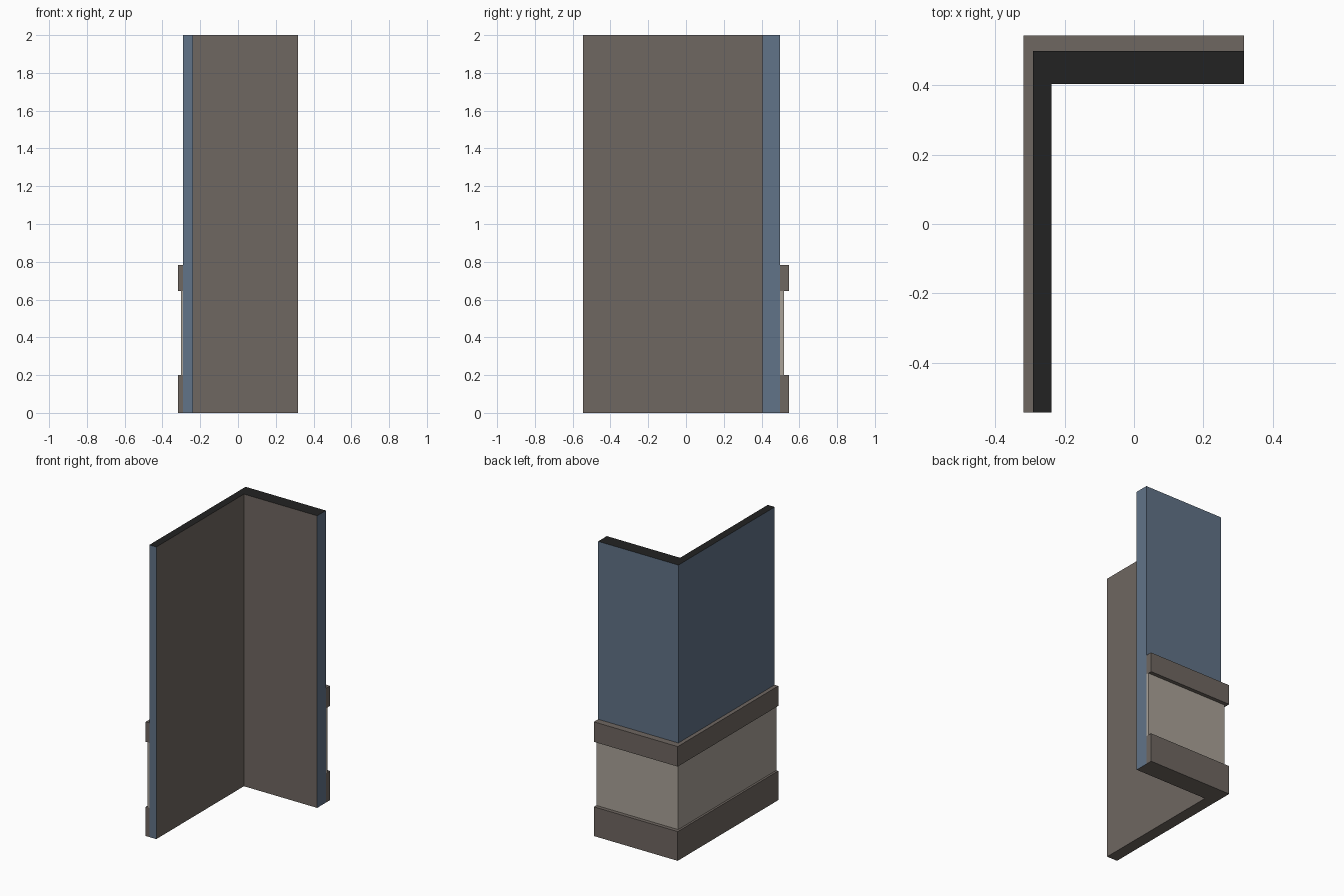
import bpy, bmesh

if "Cube" in bpy.data.objects:
    bpy.data.objects.remove(bpy.data.objects["Cube"])


def lin(h):
    c = [int(h[i:i + 2], 16) / 255 for i in (0, 2, 4)]
    return [v / 12.92 if v <= 0.04045 else ((v + 0.055) / 1.055) ** 2.4 for v in c] + [1]


def material(name, hexcode):
    m = bpy.data.materials.new(name)
    m.diffuse_color = lin(hexcode)
    m.use_nodes = True
    m.node_tree.nodes["Principled BSDF"].inputs["Base Color"].default_value = m.diffuse_color
    return m


BROWN = material("brown wood", "6f6761")
BLUE = material("slate blue paint", "617388")
BEIGE = material("beige panel", "aaa298")
BLACK = material("black cut", "222222")

X, Y = 0.317, 0.544  # free ends of the two wings


def corner(name, outer, inner, z0, z1, sides, top, bottom):
    """L-shaped extrusion; sides = materials of (end, inner, inner, end, outer, outer)."""
    (xo, yo), (xi, yi) = outer, inner
    pts = [(xo, -Y), (xi, -Y), (xi, yi), (X, yi), (X, yo), (xo, yo)]
    mats = list(dict.fromkeys([*sides, top, bottom]))
    bm = bmesh.new()
    lo = [bm.verts.new((x, y, z0)) for x, y in pts]
    hi = [bm.verts.new((x, y, z1)) for x, y in pts]
    for i in range(6):
        j = (i + 1) % 6
        bm.faces.new((lo[i], lo[j], hi[j], hi[i])).material_index = mats.index(sides[i])
    # caps split at the mitre so each is two clean quads
    for a in ((0, 1, 2, 5), (2, 3, 4, 5)):
        bm.faces.new([hi[k] for k in a]).material_index = mats.index(top)
        bm.faces.new([lo[k] for k in reversed(a)]).material_index = mats.index(bottom)
    me = bpy.data.meshes.new(name)
    bm.to_mesh(me)
    bm.free()
    for m in mats:
        me.materials.append(m)
    ob = bpy.data.objects.new(name, me)
    bpy.context.collection.objects.link(ob)
    return ob


WALL = (-0.291, 0.498)

# Wall: blue outside and ends, brown inside, black cut top
corner("corner_wall", WALL, (-0.238, 0.404), 0, 2,
       [BLUE, BROWN, BROWN, BLUE, BLUE, BLUE], BLACK, BROWN)

# Skirting, wainscot panel and rail wrapped around the outside
for name, outer, z0, z1, mat in (
        ("skirting_board", (-0.318, 0.544), 0.0, 0.20, BROWN),
        ("wainscot_panel", (-0.303, 0.518), 0.20, 0.645, BEIGE),
        ("chair_rail", (-0.318, 0.544), 0.645, 0.782, BROWN)):
    corner(name, outer, WALL, z0, z1, [mat] * 6, mat, mat)
